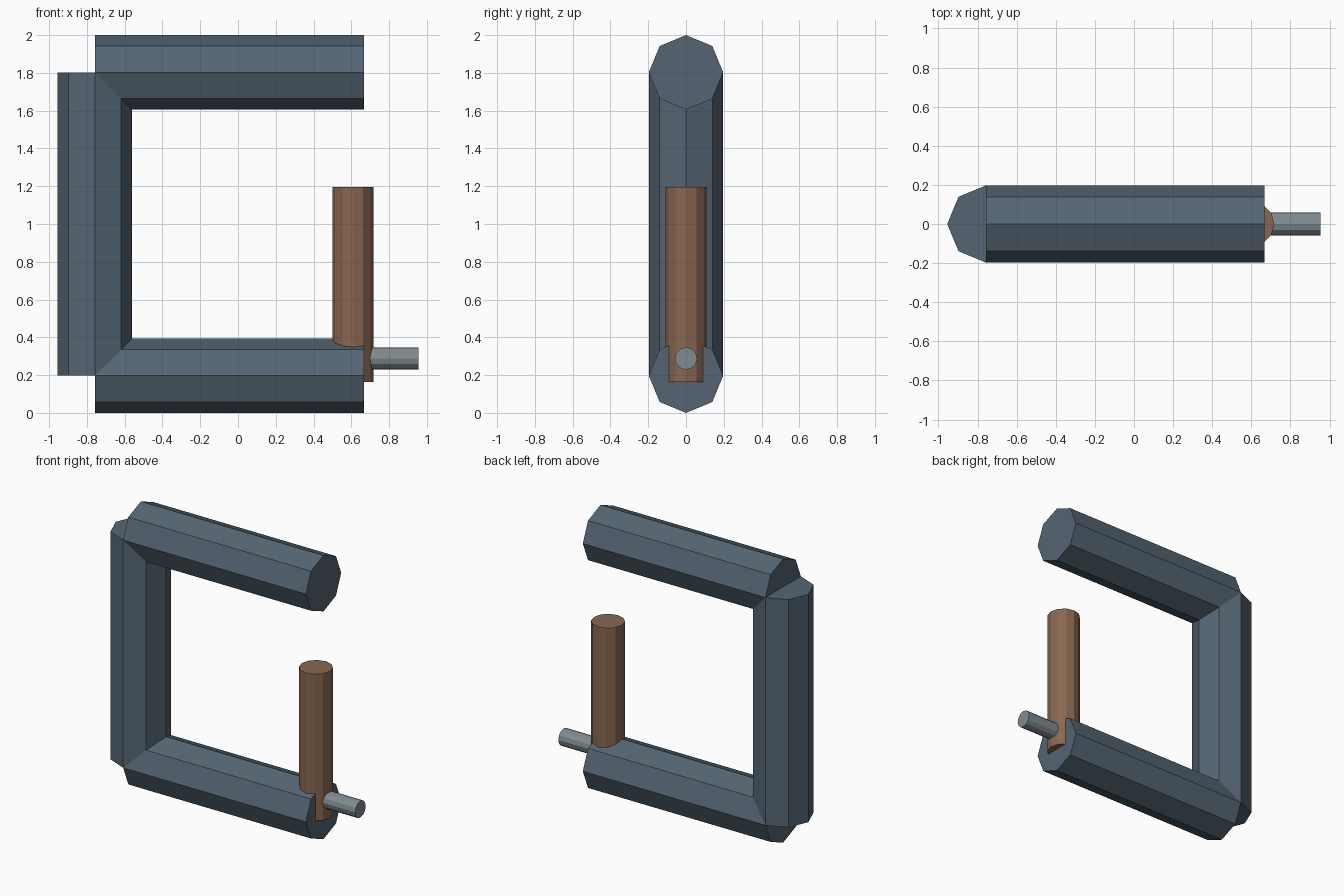
import bpy
from math import pi
from mathutils import Matrix, Vector

default_cube = bpy.data.objects.get("Cube")
if default_cube:
    bpy.data.objects.remove(default_cube, do_unlink=True)


def make_material(name, colour):
    mat = bpy.data.materials.new(name)
    mat.use_nodes = True
    mat.diffuse_color = (*colour, 1)
    shader = next(n for n in mat.node_tree.nodes if n.type == 'BSDF_PRINCIPLED')
    shader.inputs["Base Color"].default_value = (*colour, 1)
    return mat


def rod(name, start, end, radius, sides, mat):
    """Flat-sided capped rod between two points."""
    start, end = Vector(start), Vector(end)
    axis = end - start
    bpy.ops.mesh.primitive_cylinder_add(vertices=sides, radius=radius, depth=axis.length)
    obj = bpy.context.object
    obj.name = name
    turn = Matrix.Rotation(pi / 2, 4, 'Y') if abs(axis.x) > abs(axis.z) else Matrix()
    obj.data.transform(turn)
    obj.location = (start + end) / 2
    obj.data.materials.append(mat)
    return obj


steel = make_material("slate steel", (0.09, 0.13, 0.17))
copper = make_material("brown copper", (0.25, 0.135, 0.08))
pale_metal = make_material("pale grey metal", (0.215, 0.26, 0.28))

# Octagonal C-shaped frame
R = 0.197
BACK, TIP = -0.758, 0.667
LOW, HIGH = R, 2 - R
rod("upright", (BACK, 0, LOW), (BACK, 0, HIGH), R, 8, steel)
for name, z in (("lower_arm", LOW), ("upper_arm", HIGH)):
    rod(name, (BACK, 0, z), (TIP, 0, z), R, 8, steel)

# Post through the lower arm, and the side peg
rod("post", (0.608, 0, 0.163), (0.608, 0, 1.197), 0.109, 12, copper)
rod("side_peg", (0.608, 0, 0.288), (0.955, 0, 0.288), 0.059, 12, pale_metal)
